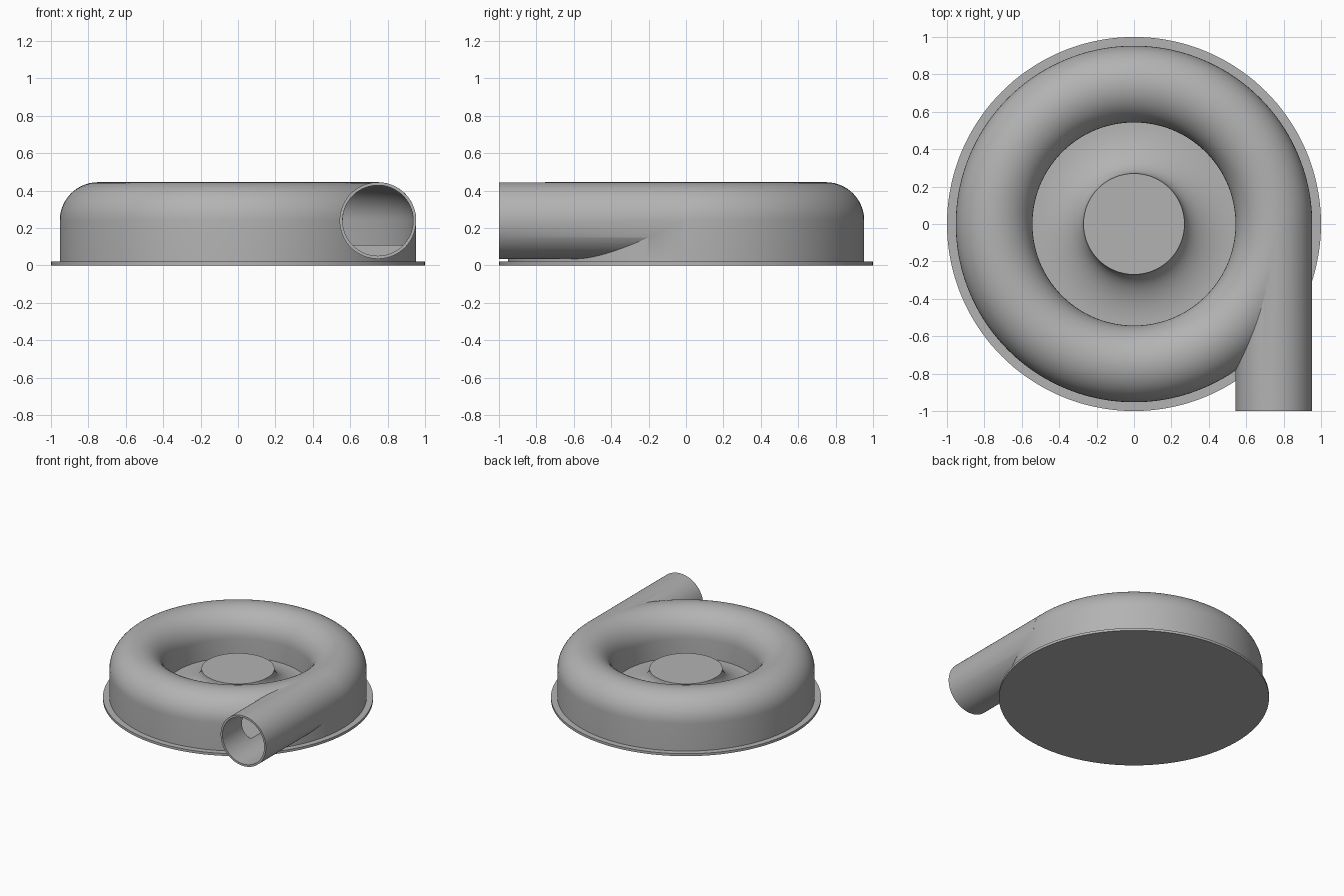
import bpy, bmesh
from math import sin, cos, pi, radians
from mathutils import Matrix, Vector

if "Cube" in bpy.data.objects:
    bpy.data.objects.remove(bpy.data.objects["Cube"], do_unlink=True)

RING, AXIS_Z, TUBE, BORE = 0.748, 0.24, 0.205, 0.188
FLOOR, HUB_R, HUB_TOP = 0.11, 0.27, 0.25
EYE = RING - TUBE          # radius of the central opening

grey = bpy.data.materials.new("plain grey")
grey.use_nodes = True
colour = (0.45, 0.45, 0.45, 1)
grey.diffuse_color = colour
grey.node_tree.nodes["Principled BSDF"].inputs["Base Color"].default_value = colour


def make_object(name, bm):
    bmesh.ops.remove_doubles(bm, verts=bm.verts, dist=1e-5)
    bmesh.ops.recalc_face_normals(bm, faces=bm.faces)
    mesh = bpy.data.meshes.new(name)
    bm.to_mesh(mesh)
    bm.free()
    mesh.materials.append(grey)
    obj = bpy.data.objects.new(name, mesh)
    bpy.context.collection.objects.link(obj)
    return obj


def revolve(name, profile, steps=144):
    """Spin a closed (radius, height) outline around z."""
    bm = bmesh.new()
    verts = [bm.verts.new((r, 0, z)) for r, z in profile]
    edges = [bm.edges.new((a, b)) for a, b in zip(verts, verts[1:] + verts[:1])]
    bmesh.ops.spin(bm, geom=verts + edges, cent=(0, 0, 0), axis=(0, 0, 1),
                   angle=2 * pi, steps=steps, use_merge=True)
    bmesh.ops.dissolve_degenerate(bm, edges=bm.edges, dist=1e-6)
    return make_object(name, bm)


def rod(name, radius, y0, y1, x=0.0, z=0.0):
    """Solid cylinder along y."""
    bm = bmesh.new()
    place = Matrix.Translation(Vector((x, (y0 + y1) / 2, z))) @ Matrix.Rotation(pi / 2, 4, "X")
    bmesh.ops.create_cone(bm, cap_ends=True, segments=96, radius1=radius,
                          radius2=radius, depth=y1 - y0, matrix=place)
    return make_object(name, bm)


def arch(radius, n=28):
    """Half circle over the ring, from the outer wall to the inner wall."""
    return [(RING + radius * cos(pi * i / n), AXIS_Z + radius * sin(pi * i / n))
            for i in range(n + 1)]


def combine(target, tool, operation):
    mod = target.modifiers.new(operation.lower(), "BOOLEAN")
    mod.operation, mod.object, mod.solver = operation, tool, "EXACT"
    bpy.context.view_layer.objects.active = target
    bpy.ops.object.modifier_apply(modifier=mod.name)
    bpy.data.objects.remove(tool, do_unlink=True)


def smooth(obj):
    bpy.ops.object.select_all(action="DESELECT")
    obj.select_set(True)
    bpy.context.view_layer.objects.active = obj
    bpy.ops.object.shade_smooth_by_angle(angle=radians(30))


# Base plate
bm = bmesh.new()
bmesh.ops.create_cone(bm, cap_ends=True, segments=144, radius1=1, radius2=1,
                      depth=0.02, matrix=Matrix.Translation((0, 0, 0.01)))
base_plate = make_object("base_plate", bm)

# Housing: arched ring, inner wall, then a flared hub with a flat top
flare = [(EYE - (EYE - HUB_R) * sin(t), HUB_TOP - (HUB_TOP - FLOOR + 0.02) * cos(t))
         for t in (pi / 2 * i / 16 for i in range(17))]
outline = [(0, 0.02), (RING + TUBE, 0.02)] + arch(TUBE) + flare + [(0, HUB_TOP)]
housing = revolve("housing", outline)

# Tangential outlet pipe
combine(housing, rod("outlet", TUBE - 0.0003, -1, -0.02, RING, AXIS_Z), "UNION")

# Hollow air channel and outlet bore
channel = [(RING + BORE, FLOOR)] + arch(BORE) + [(RING - BORE, FLOOR)]
combine(housing, revolve("channel_cutter", channel), "DIFFERENCE")
combine(housing, rod("bore_cutter", BORE + 0.0004, -1.1, 0.003, RING, AXIS_Z), "DIFFERENCE")

for part in (base_plate, housing):
    smooth(part)
